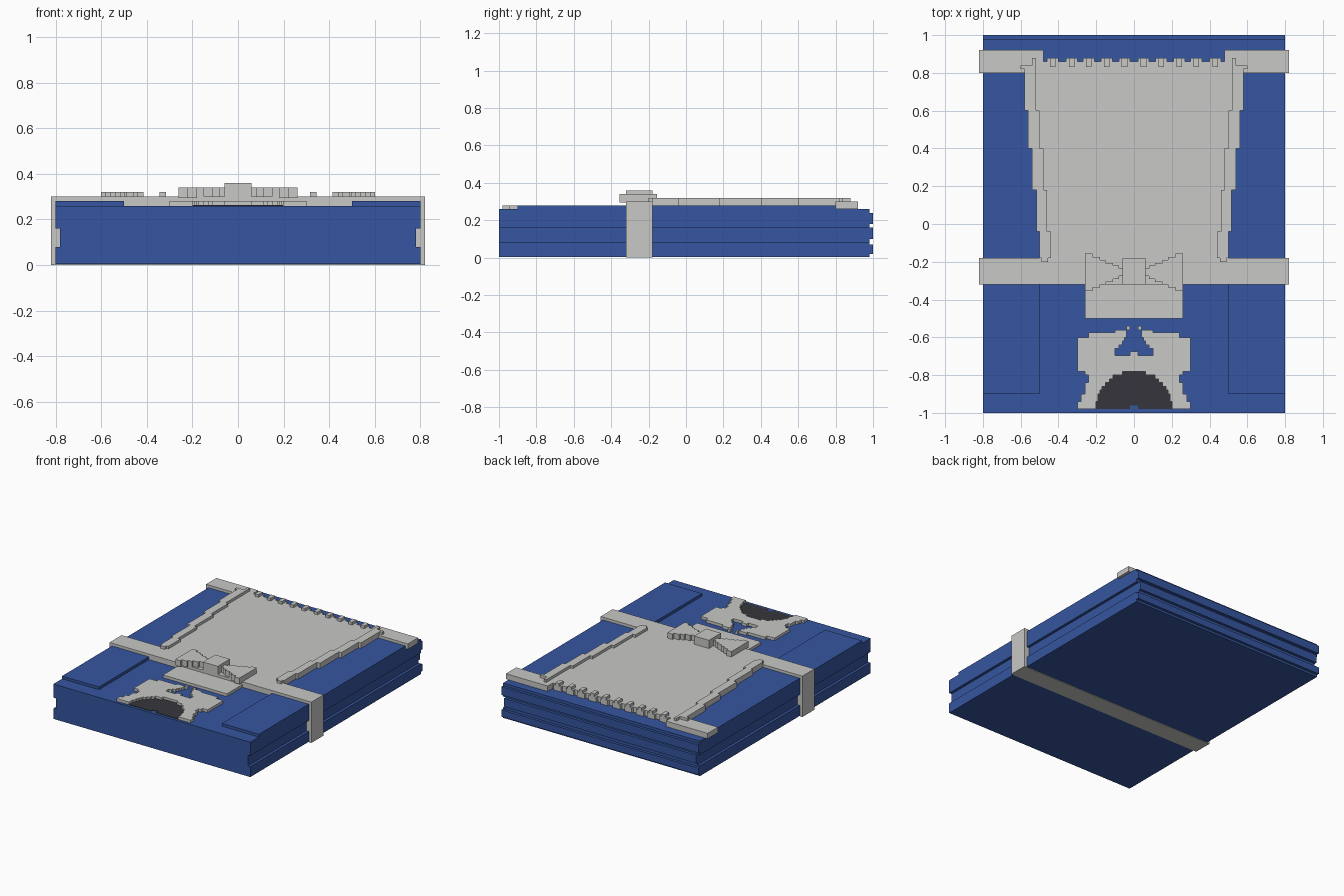
import bpy, bmesh, math

if "Cube" in bpy.data.objects:
    bpy.data.objects.remove(bpy.data.objects["Cube"])


def material(name, rgb):
    m = bpy.data.materials.new(name)
    m.diffuse_color = (*rgb, 1)
    m.use_nodes = True
    m.node_tree.nodes["Principled BSDF"].inputs["Base Color"].default_value = m.diffuse_color
    return m


BLUE = material("blue cloth", (0.036, 0.092, 0.35))
GREY = material("pale grey cloth", (0.58, 0.585, 0.57))
DARK = material("dark charcoal", (0.037, 0.036, 0.045))


def finish(name, bm, mat):
    bmesh.ops.recalc_face_normals(bm, faces=bm.faces)
    me = bpy.data.meshes.new(name)
    bm.to_mesh(me)
    bm.free()
    me.materials.append(mat)
    ob = bpy.data.objects.new(name, me)
    bpy.context.collection.objects.link(ob)
    return ob


def prism(name, polys, lo, hi, mat, axis="z", mirror=False):
    """Extrude outlines from lo to hi along an axis, optionally mirrored in x."""
    bm = bmesh.new()
    if mirror:
        polys = polys + [[(-a, b) for a, b in p] for p in polys]
    for p in polys:
        place = (lambda a, b: (a, b, lo)) if axis == "z" else (lambda a, b: (a, lo, b))
        f = bm.faces.new([bm.verts.new(place(a, b)) for a, b in p])
        r = bmesh.ops.extrude_face_region(bm, geom=[f])
        d = hi - lo
        bmesh.ops.translate(bm, vec=(0, 0, d) if axis == "z" else (0, d, 0),
                            verts=[v for v in r["geom"] if isinstance(v, bmesh.types.BMVert)])
    return finish(name, bm, mat)


def rect(x0, x1, y0, y1):
    return [(x0, y0), (x1, y0), (x1, y1), (x0, y1)]


def stepped(rows):
    """Outline from rows (start, end, inner, outer), ordered along y."""
    right, left = [], []
    for s, e, i, o in rows:
        right += [(o, s), (o, e)]
        left += [(i, s), (i, e)]
    pts = right + left[::-1]
    return [p for k, p in enumerate(pts) if p != pts[k - 1]]


# folded cloth stack with a groove along each side
half = [(0.8, 0.004), (0.8, 0.08), (0.78, 0.08), (0.78, 0.16), (0.8, 0.16), (0.8, 0.26)]
prism("folded_body", [half + [(-x, z) for x, z in half[::-1]]], -1, 0.98, BLUE, "y")

# fold ridges on the back edge
prism("back_folds", [rect(-0.8, 0.8, 0.02, 0.07), rect(-0.78, 0.78, 0.10, 0.16),
                     rect(-0.8, 0.8, 0.18, 0.24)], 0.98, 1.0, BLUE, "y")

# raised side flaps
prism("side_flaps", [rect(0.5, 0.8, -0.9, 0.82)], 0.26, 0.28, BLUE, mirror=True)

# ribbon wrapped around the whole stack
ring = prism("ribbon", [rect(-0.82, 0.82, 0, 0.3)], -0.32, -0.18, GREY, "y")

# back corner bands
prism("back_bands", [rect(0.48, 0.82, 0.80, 0.92)], 0.26, 0.30, GREY, mirror=True)

# tapered front panel with stepped sides and notched top
outer = [(-0.19, -0.04, 0.50), (-0.04, 0.18, 0.515), (0.18, 0.40, 0.54),
         (0.40, 0.60, 0.56), (0.60, 0.81, 0.58), (0.81, 0.86, 0.53)]
prism("panel", [stepped([(s, e, -o, o) for s, e, o in outer])], 0.26, 0.30, GREY)

# raised trim along the panel sides
trim = [(-0.20, -0.18, 0.455, 0.49), (-0.18, -0.04, 0.44, 0.50), (-0.04, 0.18, 0.46, 0.515),
        (0.18, 0.40, 0.48, 0.54), (0.40, 0.60, 0.50, 0.56), (0.60, 0.82, 0.52, 0.58),
        (0.82, 0.84, 0.52, 0.60), (0.84, 0.88, 0.52, 0.54)]
prism("panel_trim", [stepped(trim)], 0.28, 0.32, GREY, mirror=True)

# small teeth and tabs on the panel's top edge
xs = [0.05, 0.145, 0.24, 0.33, 0.43]
prism("lace_tabs", [rect(x - 0.03, x + 0.03, 0.855, 0.88) for x in xs], 0.262, 0.30, GREY, mirror=True)
prism("lace_teeth", [rect(x - 0.015, x + 0.015, 0.83, 0.88) for x in xs], 0.28, 0.32, GREY, mirror=True)

# bow: stepped wings, centre knot, lower tail plate
wing = [(0.05, 0.08, 0.02), (0.08, 0.11, 0.035), (0.11, 0.15, 0.05),
        (0.15, 0.18, 0.065), (0.18, 0.22, 0.08), (0.22, 0.26, 0.10)]
outline = [(y, x) for x, y in stepped([(s, e, -0.256 - h, -0.256 + h) for s, e, h in wing])]
prism("bow_wings", [[(b, a) for b, a in outline]], 0.295, 0.34, GREY, mirror=True)
prism("bow_knot", [rect(-0.06, 0.06, -0.32, -0.18)], 0.295, 0.36, GREY)
prism("bow_tail", [rect(-0.26, 0.26, -0.5, -0.31)], 0.255, 0.28, GREY)

# collar plate: stepped outline with a triangular gap above and an arch below
collar = [(-0.575, -0.56, 0.04, 0.10), (-0.60, -0.575, 0.04, 0.24), (-0.62, -0.60, 0.05, 0.30),
          (-0.64, -0.62, 0.06, 0.30), (-0.66, -0.64, 0.08, 0.30), (-0.695, -0.66, 0.10, 0.30),
          (-0.78, -0.695, 0.0, 0.30)]
edge = [0.26, 0.24, 0.24, 0.26, 0.26, 0.26, 0.28, 0.28, 0.30, 0.30]
arch = []
for k, o in enumerate(edge):
    top = -0.78 - 0.02 * k
    x = math.sqrt(0.2 ** 2 - (top - 0.01 + 0.98) ** 2)
    arch.append((top - 0.02, top, round(x, 2), o))
rows = [(e, s, i, o) for s, e, i, o in collar + arch]
prism("collar", [stepped(rows)], 0.255, 0.28, GREY, mirror=True)
prism("collar_peak", [rect(-0.02, 0.02, -0.70, -0.675)], 0.255, 0.28, GREY)
prism("collar_nubs", [rect(0.02, 0.04, -0.56, -0.54)], 0.255, 0.28, GREY, mirror=True)

# dark neck opening inside the arch, notched at the front
dark = [(e, s, 0.02 if s < -0.97 else 0.0, i) for s, e, i, o in arch]
prism("neck_opening", [stepped(dark)], 0.255, 0.263, DARK, mirror=True)
